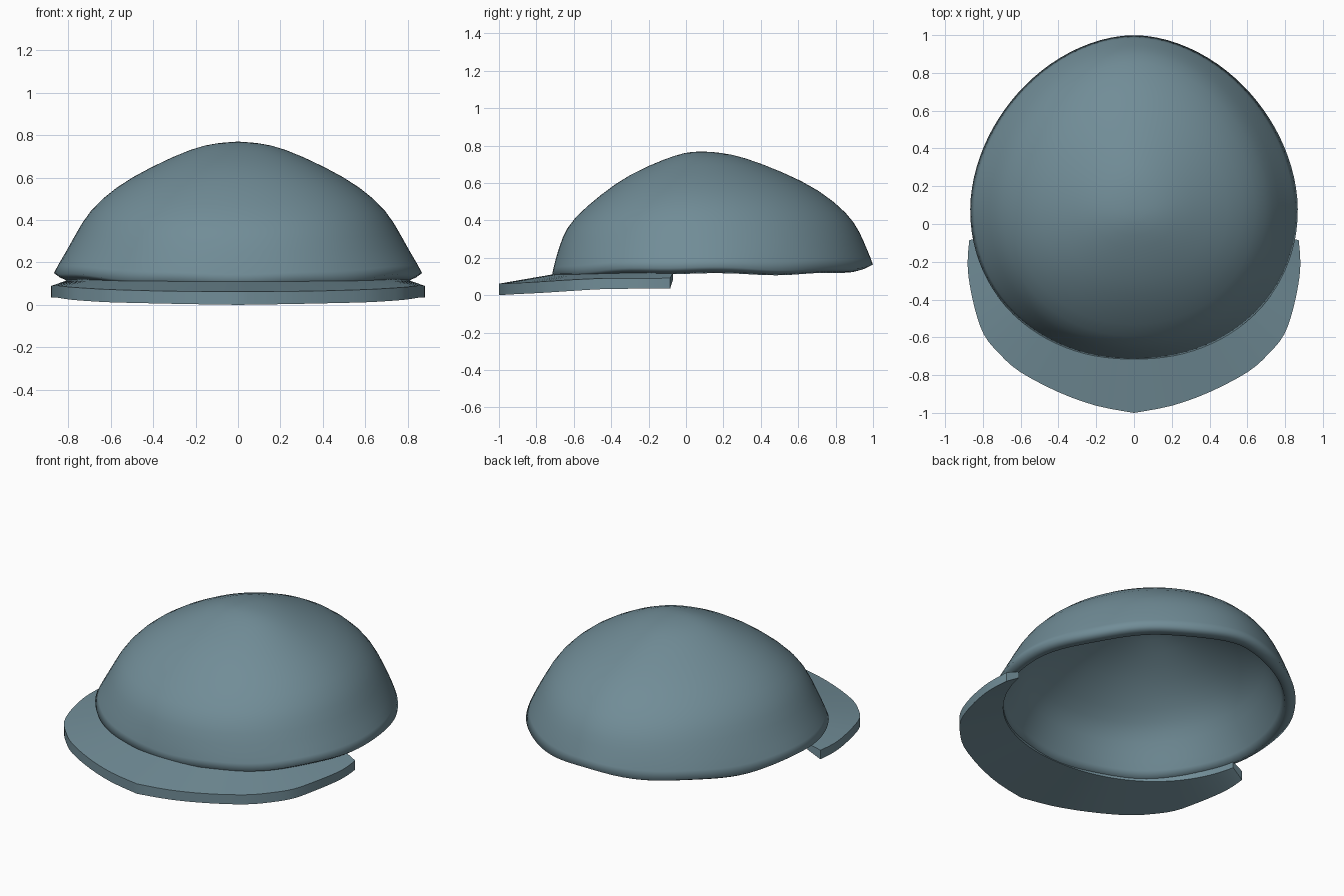
import bpy, bmesh, math

if "Cube" in bpy.data.objects:
    bpy.data.objects.remove(bpy.data.objects["Cube"])

CY = 0.08  # centre of the crown in y
# crown profiles from apex to hem corner: (radius fraction, height)
FRONT = [(.11, .763), (.24, .73), (.48, .648), (.67, .54), (.865, .405), (.93, .31), (.975, .19), (1.003, .10)]
SIDE = [(.11, .763), (.24, .743), (.48, .648), (.67, .555), (.815, .44), (.885, .33), (.95, .23), (1.006, .15)]
BACK = [(.11, .763), (.24, .743), (.48, .658), (.69, .565), (.86, .435), (.925, .34), (.965, .25), (1.005, .16)]
# half outline of the brim from the centre front to the tip: x, y, bottom z, top z
BRIM = [(0, -1.0, 0, .062), (.2, -.962, .003, .063), (.4, -.89, .007, .066), (.6, -.785, .012, .072),
        (.71, -.69, .018, .078), (.795, -.585, .025, .084), (.845, -.44, .033, .09),
        (.876, -.28, .035, .09), (.88, -.18, .035, .09), (.872, -.085, .035, .092)]

cloth = bpy.data.materials.new("slate_cloth")
cloth.diffuse_color = (.165, .265, .31, 1)
cloth.use_nodes = True
cloth.node_tree.nodes["Principled BSDF"].inputs["Base Color"].default_value = cloth.diffuse_color


def radius(a):
    """Plan radius of the crown at angle a."""
    c, s = abs(math.cos(a)), math.sin(a)
    b, n = (.922, 1.85) if s > 0 else (.80, 2.1)
    return ((c / .868) ** n + (abs(s) / b) ** n) ** (-1 / n)


def spline(p0, p1, p2, p3, t):
    """Smooth interpolation between p1 and p2."""
    return [b + .5 * t * (c - a + t * (2 * a - 5 * b + 4 * c - d + t * (3 * (b - c) + d - a)))
            for a, b, c, d in zip(p0, p1, p2, p3)]


def finish(name, bm):
    bmesh.ops.recalc_face_normals(bm, faces=bm.faces)
    me = bpy.data.meshes.new(name)
    bm.to_mesh(me)
    bm.free()
    me.materials.append(cloth)
    ob = bpy.data.objects.new(name, me)
    bpy.context.collection.objects.link(ob)
    bpy.context.view_layer.objects.active = ob
    ob.select_set(True)
    bpy.ops.object.shade_smooth_by_angle(angle=math.radians(40))
    ob.select_set(False)
    return ob


# crown: open dome blended between front, side and back profiles
N = 48
bm = bmesh.new()
apex = bm.verts.new((0, CY, .77))
rings = []
for k in range(len(SIDE)):
    ring = []
    for i in range(N):
        a = 2 * math.pi * i / N
        w = math.sin(a) ** 2
        end = (BACK if math.sin(a) > 0 else FRONT)[k]
        f = SIDE[k][0] * (1 - w) + end[0] * w
        z = SIDE[k][1] * (1 - w) + end[1] * w
        if k == len(SIDE) - 1:
            z += .006 * math.sin(9 * a)  # uneven hem
            z -= .02 * abs(math.sin(2 * a)) * (math.sin(a) > 0)
        r = f * radius(a)
        ring.append(bm.verts.new((r * math.cos(a), CY + r * math.sin(a), z)))
    rings.append(ring)
for i in range(N):
    j = (i + 1) % N
    bm.faces.new((apex, rings[0][i], rings[0][j]))
    for p, q in zip(rings, rings[1:]):
        bm.faces.new((p[i], q[i], q[j], p[j]))
crown = finish("cap_crown", bm)
sol = crown.modifiers.new("thickness", 'SOLIDIFY')
sol.thickness = .07
sol.offset = -1
sol.edge_crease_outer = sol.edge_crease_inner = .5
sub = crown.modifiers.new("smooth", 'SUBSURF')
sub.levels = sub.render_levels = 1

# brim: curved slab from under the hem out to the outline, mirrored in x
ctrl = [BRIM[0]] + BRIM + [BRIM[-1]]
pts = [spline(*ctrl[k:k + 4], t / 3) for k in range(len(BRIM) - 1) for t in range(3)]
pts.append(BRIM[-1])
pts = [(-x, y, b, t) for x, y, b, t in pts[:0:-1]] + pts
bm = bmesh.new()
sections = []
for x, y, zb, zt in pts:
    a = math.atan2(y - CY, x)
    r = radius(a) * .93
    ix, iy = r * math.cos(a), CY + r * math.sin(a)
    sections.append([bm.verts.new(v) for v in
                     ((x, y, zb), (x, y, zt), (ix, iy, .12), (ix, iy, .08))])
for p, q in zip(sections, sections[1:]):
    for i in range(4):
        j = (i + 1) % 4
        bm.faces.new((p[i], p[j], q[j], q[i]))
bm.faces.new(sections[0])
bm.faces.new(sections[-1])
finish("cap_brim", bm)
